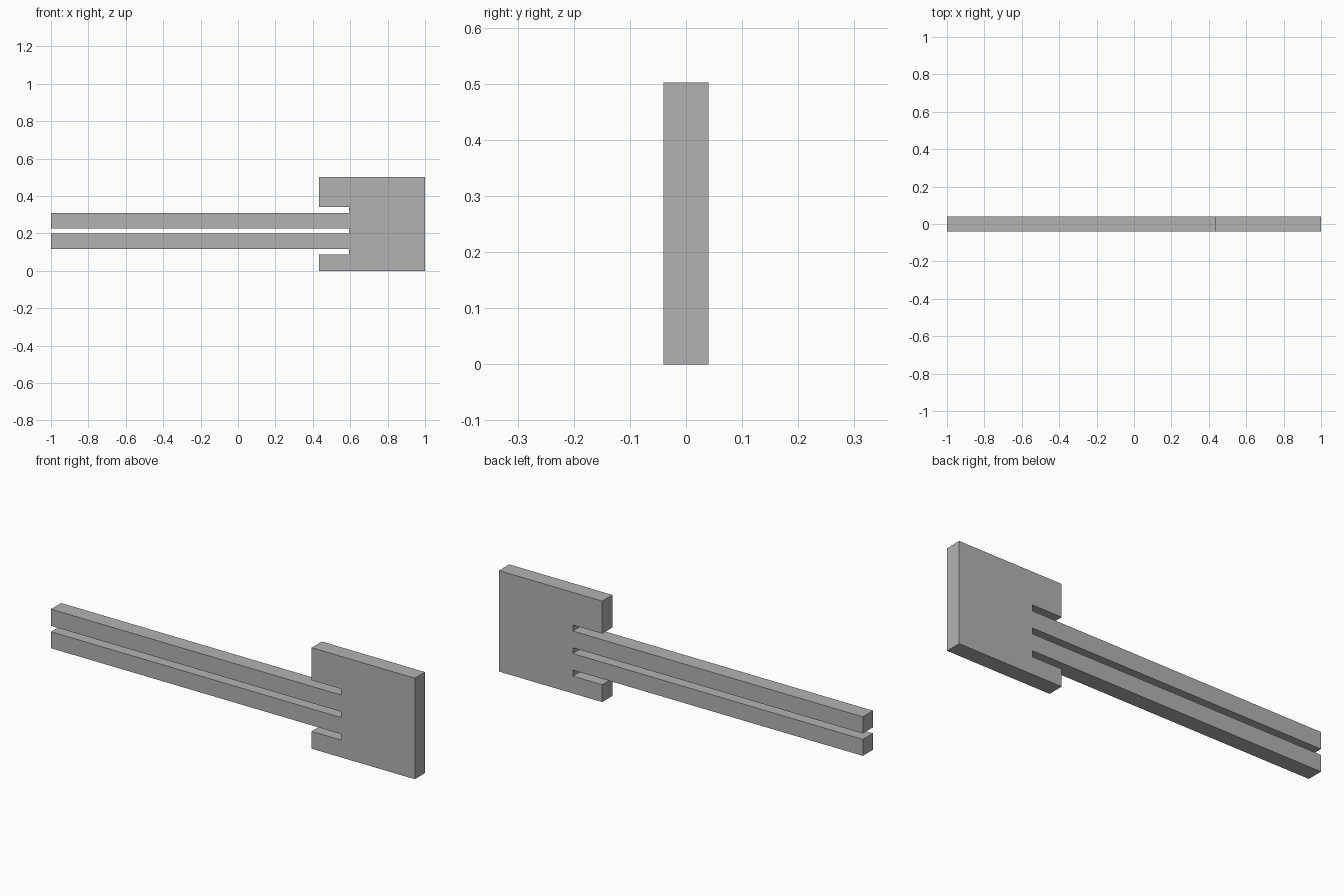
import bpy
import bmesh

cube = bpy.data.objects.get("Cube")
if cube:
    bpy.data.objects.remove(cube, do_unlink=True)

# Single flat grey
grey = bpy.data.materials.new("plain_grey")
grey.use_nodes = True
colour = (0.45, 0.45, 0.45, 1)
grey.diffuse_color = colour
grey.node_tree.nodes["Principled BSDF"].inputs["Base Color"].default_value = colour

HALF_DEPTH = 0.04
TIP, JAW, ROOT, END = -1.0, 0.433, 0.594, 1.0
TOP = 0.502


def extrude_profile(name, points):
    """Extrude a closed x-z outline evenly to both sides of y = 0."""
    bm = bmesh.new()
    face = bm.faces.new([bm.verts.new((x, -HALF_DEPTH, z)) for x, z in points])
    result = bmesh.ops.extrude_face_region(bm, geom=[face])
    moved = [v for v in result["geom"] if isinstance(v, bmesh.types.BMVert)]
    bmesh.ops.translate(bm, verts=moved, vec=(0, 2 * HALF_DEPTH, 0))
    bmesh.ops.recalc_face_normals(bm, faces=bm.faces)
    mesh = bpy.data.meshes.new(name)
    bm.to_mesh(mesh)
    bm.free()
    mesh.materials.append(grey)
    obj = bpy.data.objects.new(name, mesh)
    bpy.context.collection.objects.link(obj)
    return obj


# Square head with a jaw above and below, and two long prongs between them
outline = [(END, 0), (END, TOP)]
# Each finger, from the top down: outer end, upper edge, lower edge
fingers = [(JAW, TOP, 0.34), (TIP, 0.31, 0.227),
           (TIP, 0.198, 0.116), (JAW, 0.086, 0)]
for end, upper, lower in fingers:
    if upper < TOP:
        outline.append((ROOT, upper))
    outline += [(end, upper), (end, lower)]
    if lower > 0:
        outline.append((ROOT, lower))
extrude_profile("head_with_prongs", outline)
